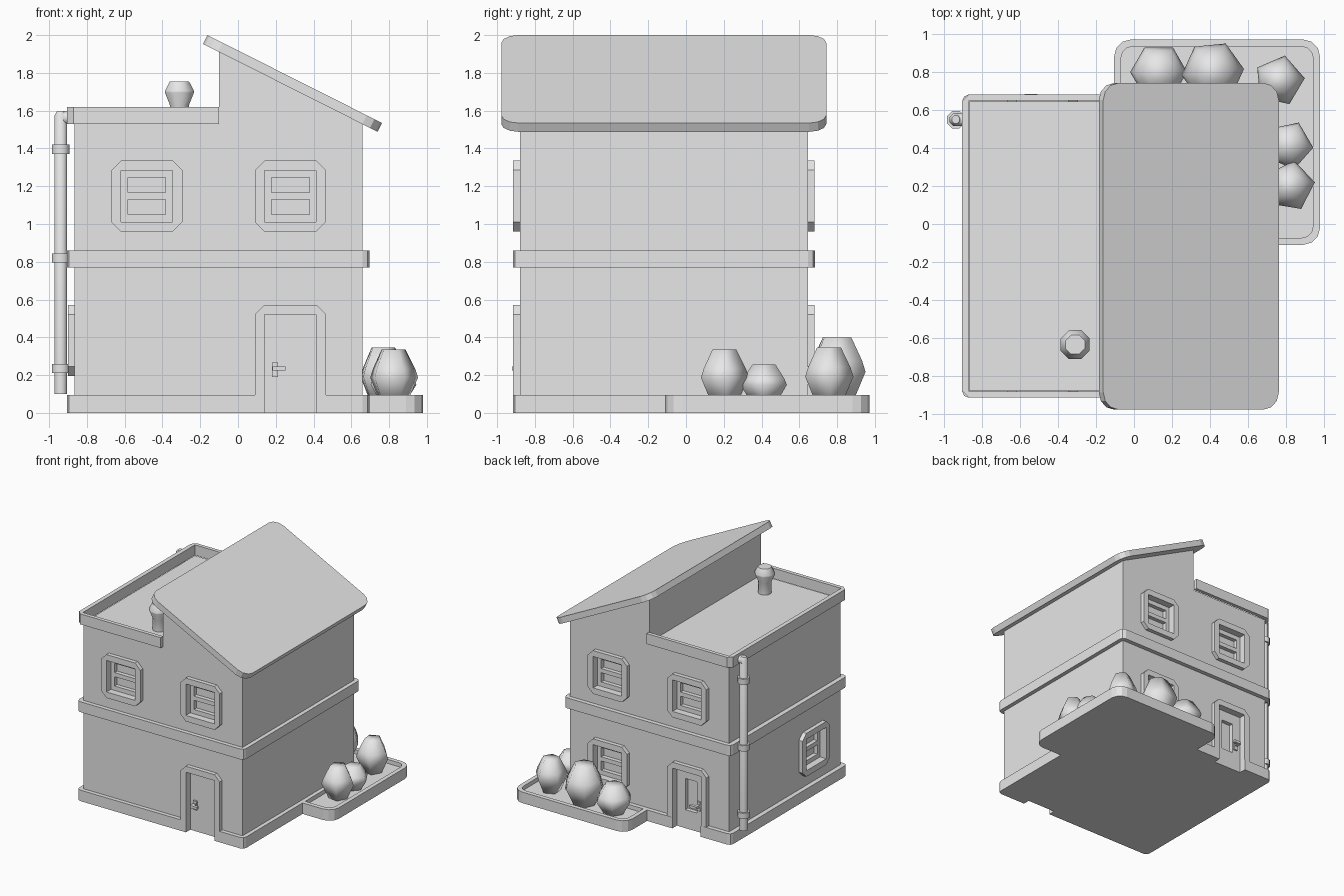
import bpy, bmesh, math
from mathutils import Matrix, Vector

if "Cube" in bpy.data.objects:
    bpy.data.objects.remove(bpy.data.objects["Cube"])

grey = bpy.data.materials.new("plain_grey")
grey.diffuse_color = (0.8, 0.8, 0.8, 1)
grey.use_nodes = True
grey.node_tree.nodes["Principled BSDF"].inputs["Base Color"].default_value = grey.diffuse_color

CX, CY, HALF = -0.1025, -0.1175, 0.7625    # house centre and half width


def finish(name, bm, mat=None, smooth=None):
    bmesh.ops.remove_doubles(bm, verts=bm.verts, dist=1e-5)
    bmesh.ops.recalc_face_normals(bm, faces=bm.faces)
    if mat:
        bm.transform(mat)
    me = bpy.data.meshes.new(name)
    bm.to_mesh(me)
    bm.free()
    me.materials.append(grey)
    if smooth:
        me.shade_smooth()
        me.set_sharp_from_angle(angle=math.radians(smooth))
    ob = bpy.data.objects.new(name, me)
    bpy.context.collection.objects.link(ob)
    return ob


def rounded(x0, x1, y0, y1, r=0.0, seg=1):
    """Rectangle outline with rounded corners."""
    pts = []
    for i, (x, y) in enumerate([(x1 - r, y1 - r), (x0 + r, y1 - r), (x0 + r, y0 + r), (x1 - r, y0 + r)]):
        for k in range(seg + 1):
            a = math.pi / 2 * (i + k / seg)
            pts.append((x + r * math.cos(a), y + r * math.sin(a)))
    return pts


def add_prism(bm, pts, z0, z1):
    lo = [bm.verts.new((x, y, z0)) for x, y in pts]
    hi = [bm.verts.new((x, y, z1)) for x, y in pts]
    bm.faces.new(lo[::-1])
    bm.faces.new(hi)
    for i in range(len(pts)):
        j = (i + 1) % len(pts)
        bm.faces.new((lo[i], lo[j], hi[j], hi[i]))


def prism(name, pts, z0, z1, mat=None):
    bm = bmesh.new()
    add_prism(bm, pts, z0, z1)
    return finish(name, bm, mat)


def boxes(name, items, mat=None):
    """Several boxes (x0, x1, y0, y1, z0, z1) in one object."""
    bm = bmesh.new()
    for x0, x1, y0, y1, z0, z1 in items:
        add_prism(bm, [(x0, y0), (x1, y0), (x1, y1), (x0, y1)], z0, z1)
    return finish(name, bm, mat)


def ring(name, outer, inner, z0, z1, mat=None):
    bm = bmesh.new()
    loops = [[bm.verts.new((x, y, z)) for x, y in pts]
             for pts, z in ((outer, z0), (outer, z1), (inner, z1), (inner, z0))]
    n = len(outer)
    for a in range(4):
        p, q = loops[a], loops[(a + 1) % 4]
        for i in range(n):
            j = (i + 1) % n
            bm.faces.new((p[i], p[j], q[j], q[i]))
    return finish(name, bm, mat)


def lathe(name, profile, sides, mat, turn=0.0, smooth=50):
    """Closed turned solid from (radius, height) pairs."""
    bm = bmesh.new()
    rows = [[bm.verts.new((r * math.cos(turn + 2 * math.pi * i / sides),
                           r * math.sin(turn + 2 * math.pi * i / sides), z))
             for i in range(sides)] for r, z in profile]
    for p, q in zip(rows, rows[1:]):
        for i in range(sides):
            j = (i + 1) % sides
            bm.faces.new((p[i], p[j], q[j], q[i]))
    bm.faces.new(rows[0][::-1])
    bm.faces.new(rows[-1])
    return finish(name, bm, mat, smooth)


def side(u, n):
    """Local (across, up, outward) axes of a wall."""
    u, n = Vector(u), Vector(n)
    m = Matrix((u, (0, 0, 1), n)).transposed().to_4x4()
    m.translation = Vector((CX, CY, 0)) + n * HALF
    return m


FRONT = side((1, 0, 0), (0, -1, 0))
BACK = side((-1, 0, 0), (0, 1, 0))
LEFT = side((0, -1, 0), (-1, 0, 0))

# House walls with the sloped right half
profile = [(-0.865, 0), (0.66, 0), (0.66, 1.53), (-0.10, 1.912), (-0.10, 1.53), (-0.865, 1.53)]
to_xz = Matrix(((1, 0, 0, 0), (0, 0, -1, 0), (0, 1, 0, 0), (0, 0, 0, 1)))
walls = prism("walls", profile, -0.645, 0.88, to_xz)

# Base and middle bands
band = rounded(-0.905, 0.695, -0.915, 0.682, 0.035, 2)
base = prism("base_band", band, 0, 0.095)
prism("middle_band", band, 0.77, 0.86)

# Parapet around the flat roof, open toward the taller half
c = 0.035
prism("parapet", [(-0.10, -0.915), (-0.905 + c, -0.915), (-0.905, -0.915 + c), (-0.905, 0.682 - c),
                  (-0.905 + c, 0.682), (-0.10, 0.682), (-0.10, 0.65), (-0.868, 0.65),
                  (-0.868, -0.882), (-0.10, -0.882)], 1.53, 1.62)

# Sloping roof slab
slope = math.atan2(0.465, 0.924)
roof_mat = Matrix.Translation((-0.162, CY, 2.0)) @ Matrix.Rotation(slope, 4, 'Y')
prism("sloped_roof", rounded(0, 1.035, -0.86, 0.86, 0.09, 3), -0.052, 0, roof_mat)


# Windows: frame, sash bars and recess
holes = []
def window(name, wall, u, z):
    m = wall @ Matrix.Translation((u, z, 0))
    ring(name + "_frame", rounded(-0.1875, 0.1875, -0.1875, 0.1875, 0.05),
         rounded(-0.136, 0.136, -0.136, 0.136), -0.005, 0.035, m)
    bars = [(-0.137, -0.1, -0.137, 0.137, -0.062, -0.025), (0.1, 0.137, -0.137, 0.137, -0.062, -0.025)]
    bars += [(-0.1, 0.1, a, b, -0.062, -0.025) for a, b in ((-0.137, -0.098), (-0.018, 0.018), (0.098, 0.137))]
    boxes(name + "_sash", bars, m)
    holes.append((m, (-0.136, 0.136, -0.136, 0.136, -0.06, 0.2)))


# Doors: frame, leaf, handle and recess; handle side is +1 or -1
def door(name, wall, u, hand, glazed):
    m = wall @ Matrix.Translation((u, 0, 0))
    w, h, i, t = 0.1875, 0.572, 0.136, 0.52
    prism(name + "_frame", [(-w, 0), (-i, 0), (-i, t), (i, t), (i, 0), (w, 0), (w, h - 0.05),
                            (w - 0.05, h), (0.05 - w, h), (-w, h - 0.05)], -0.005, 0.035, m)
    if glazed:
        leaf = [(-i, -0.055, 0, t), (0.055, i, 0, t), (-0.055, 0.055, 0, 0.16), (-0.055, 0.055, 0.43, t)]
    else:
        leaf = [(-i, i, 0, t)]
    boxes(name + "_leaf", [b + (-0.062, -0.025) for b in leaf], m)
    s = hand * 0.082
    lever = sorted((s - hand * 0.012, s - hand * 0.055))
    boxes(name + "_handle", [(s - 0.016, s + 0.016, 0.19, 0.268, -0.027, -0.01),
                             (s - 0.012, s + 0.012, 0.224, 0.246, -0.012, 0.04),
                             (lever[0], lever[1], 0.224, 0.246, 0.015, 0.04)], m)
    holes.append((m, (-i, i, -0.1, t, -0.06, 0.2)))


for tag, wall in (("front", FRONT), ("back", BACK)):
    for k, u in (("left", -0.38), ("right", 0.38)):
        window(f"{tag}_upper_{k}_window", wall, u, 1.1475)
window("back_lower_window", BACK, -0.38, 0.384)
window("side_lower_window", LEFT, 0.38, 0.384)
door("front_door", FRONT, 0.38, -1, False)
door("back_door", BACK, 0.38, 1, True)

# Cutters for the recesses
for n, (m, b) in enumerate(holes):
    cutter = boxes(f"recess_cutter_{n}", [b], m)
    cutter.hide_render = True
    cutter.hide_set(True)
    for target in (walls, base) if b[3] > 0.3 else (walls,):
        mod = target.modifiers.new("recess", 'BOOLEAN')
        mod.object, mod.operation, mod.solver = cutter, 'DIFFERENCE', 'EXACT'

# Planting bed wrapped around the back right corner
bed = rounded(-0.105, 0.98, -0.11, 0.972, 0.09, 3)
inner = rounded(-0.068, 0.943, -0.073, 0.935, 0.06, 3)
ring("bed_rim", bed, inner, 0, 0.095)
prism("bed_soil", inner, 0, 0.06)

# Bushes: x, y, radius, top, sides, turn
bushes = [(0.13, 0.80, 0.15, 0.30, 6, 0), (0.415, 0.80, 0.165, 0.40, 6, 0.1),
          (0.765, 0.755, 0.135, 0.345, 5, 1.35), (0.815, 0.415, 0.13, 0.255, 5, -0.1),
          (0.82, 0.20, 0.135, 0.335, 5, 0.15)]
for n, (x, y, r, top, sides, turn) in enumerate(bushes):
    h = top - 0.055
    lathe(f"bush_{n + 1}", [(r * 0.55, 0), (r, h * 0.47), (r * 0.88, h * 0.64), (r * 0.5, h)],
          sides, Matrix.Translation((x, y, 0.055)), turn, 80)

# Roof vent
lathe("roof_vent", [(0.055, 1.52), (0.055, 1.63), (0.083, 1.695), (0.083, 1.705), (0.055, 1.755)], 8,
      Matrix.Translation((-0.31, -0.635, 0)), math.pi / 8)

# Drain pipe with elbow and clamps
at = Matrix.Translation((-0.938, 0.55, 0))
lathe("drain_pipe", [(0.036, 0.10), (0.036, 1.575), (0.022, 1.597)], 8, at, math.pi / 8)
lathe("drain_elbow", [(0.036, 0), (0.036, 0.06)], 8,
      Matrix.Translation((-0.945, 0.55, 1.562)) @ Matrix.Rotation(math.pi / 2, 4, 'Y'), math.pi / 8)
for n, z in enumerate((0.21, 0.795, 1.37)):
    lathe(f"pipe_clamp_{n + 1}", [(0.05, z), (0.05, z + 0.05)], 8, at, math.pi / 8)
